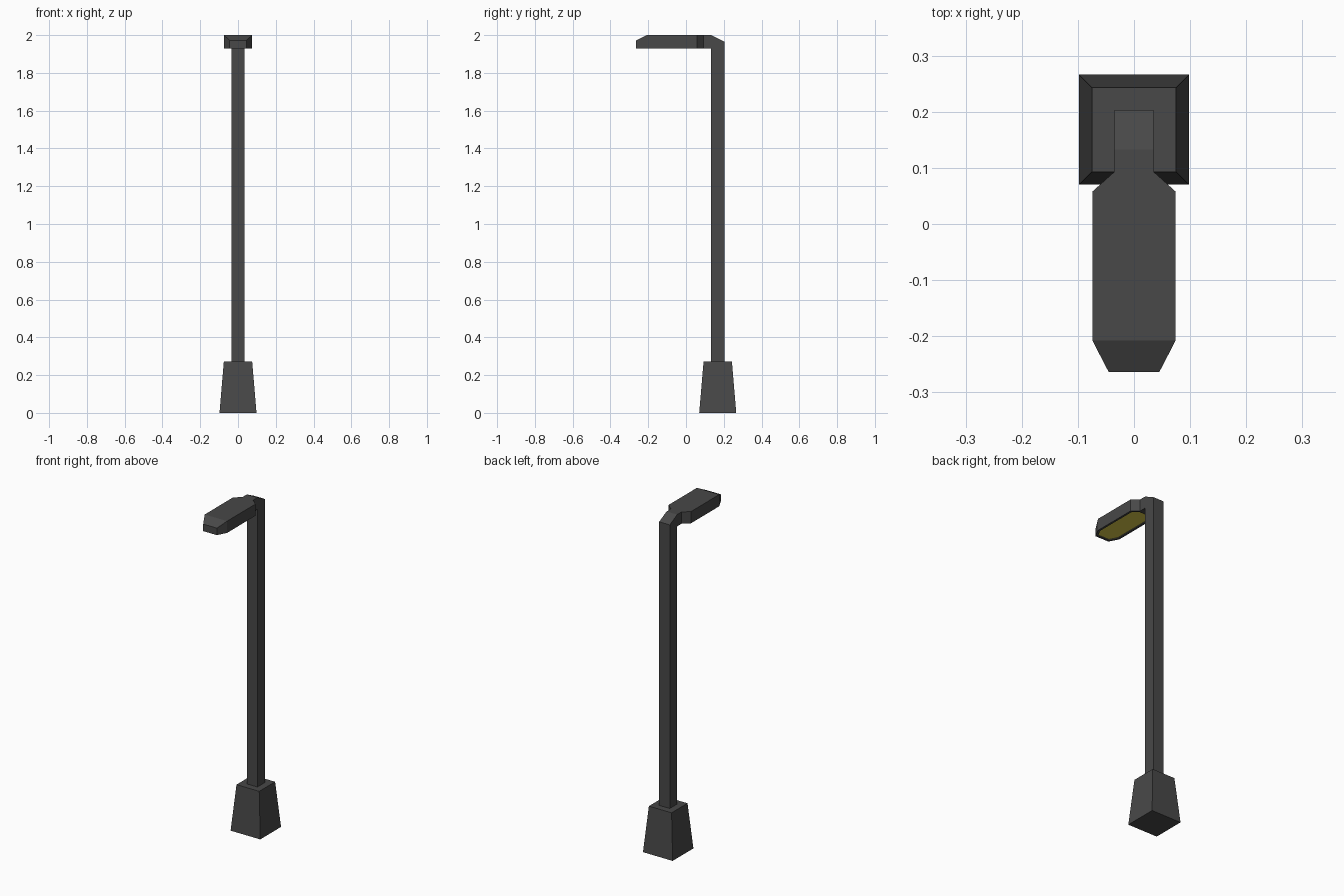
import bpy
import bmesh

cube = bpy.data.objects.get("Cube")
if cube:
    bpy.data.objects.remove(cube, do_unlink=True)


def material(name, colour):
    m = bpy.data.materials.new(name)
    m.use_nodes = True
    m.diffuse_color = colour
    bsdf = next(n for n in m.node_tree.nodes if n.type == 'BSDF_PRINCIPLED')
    bsdf.inputs["Base Color"].default_value = colour
    return m


METAL = material("dark_grey_metal", (0.065, 0.065, 0.065, 1))
LENS = material("yellow_lens", (0.70, 0.60, 0.07, 1))


def finish(bm, name, mats):
    bmesh.ops.recalc_face_normals(bm, faces=bm.faces[:])
    mesh = bpy.data.meshes.new(name)
    bm.to_mesh(mesh)
    bm.free()
    for m in mats:
        mesh.materials.append(m)
    obj = bpy.data.objects.new(name, mesh)
    bpy.context.collection.objects.link(obj)
    return obj


def loft(rings):
    """Skin a row of four-sided rings and cap both ends."""
    bm = bmesh.new()
    loops = [[bm.verts.new(p) for p in ring] for ring in rings]
    for a, b in zip(loops, loops[1:]):
        for i in range(4):
            j = (i + 1) % 4
            bm.faces.new((a[i], a[j], b[j], b[i]))
    bm.faces.new(loops[0])
    bm.faces.new(loops[-1])
    bmesh.ops.recalc_face_normals(bm, faces=bm.faces[:])
    return bm


POLE_Y = 0.168
POLE_R = 0.035
BOTTOM, TOP = 1.93, 2.0
ARM_END = 0.093


def square(r, z):
    return [(sx * r, POLE_Y + sy * r, z)
            for sx, sy in ((-1, -1), (1, -1), (1, 1), (-1, 1))]


# Tapered foot
finish(loft([square(0.098, 0), square(0.075, 0.272)]), "base", [METAL])

# Pole with a bevelled elbow and short arm, as one extruded side profile
front, back = POLE_Y - POLE_R, POLE_Y + POLE_R
profile = [(front, 0.27), (back, 0.27), (back, 1.965), (front, TOP),
           (ARM_END, TOP), (ARM_END, BOTTOM), (front, BOTTOM)]
bm = bmesh.new()
side = bm.faces.new([bm.verts.new((-POLE_R, y, z)) for y, z in profile])
ext = bmesh.ops.extrude_face_region(bm, geom=[side])
bmesh.ops.translate(bm, vec=(2 * POLE_R, 0, 0),
                    verts=[v for v in ext["geom"] if isinstance(v, bmesh.types.BMVert)])
finish(bm, "pole", [METAL])

# Lamp head: sections from arm to tip as (y, half width, top height)
sections = [(ARM_END, POLE_R, TOP), (0.058, 0.074, TOP),
            (-0.208, 0.074, TOP), (-0.264, 0.045, 1.972)]
bm = loft([[(-w, y, BOTTOM), (w, y, BOTTOM), (w, y, t), (-w, y, t)]
           for y, w, t in sections])

# Recessed lens in the underside
under = [f for f in bm.faces if f.normal.z < -0.9]
bmesh.ops.inset_region(bm, faces=under, thickness=0.012, use_even_offset=True)
for f in under:
    f.material_index = 1
rim = bmesh.ops.inset_region(bm, faces=under, thickness=0.001, depth=-0.005,
                             use_even_offset=True)
for f in rim["faces"]:
    f.material_index = 0
finish(bm, "lamp_head", [METAL, LENS])
